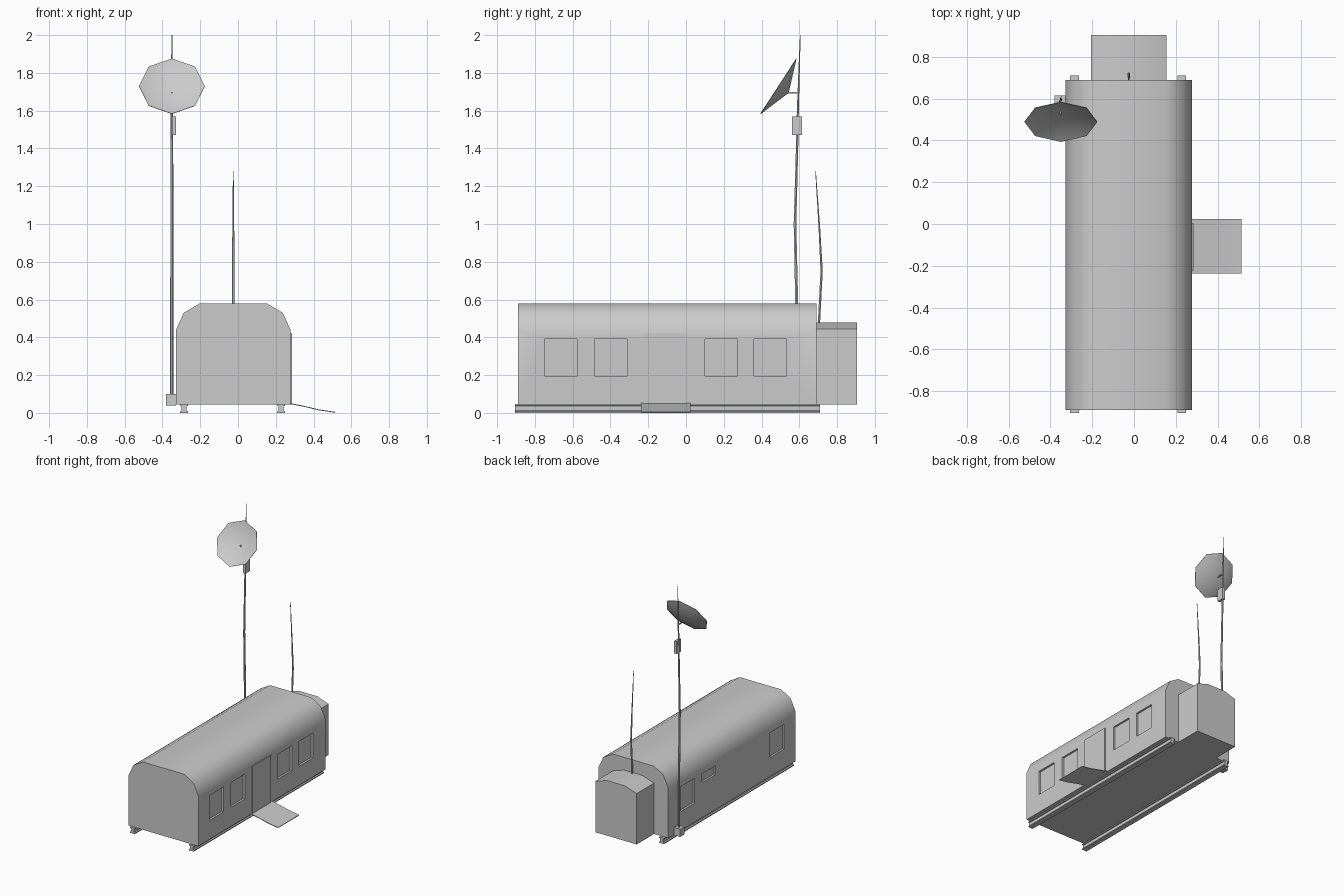
import bpy, bmesh, math
from mathutils import Vector

if "Cube" in bpy.data.objects:
    bpy.data.objects.remove(bpy.data.objects["Cube"], do_unlink=True)

grey = bpy.data.materials.new("plain_grey")
grey.use_nodes = True
grey.diffuse_color = (0.6, 0.6, 0.6, 1)
grey.node_tree.nodes["Principled BSDF"].inputs["Base Color"].default_value = (0.6, 0.6, 0.6, 1)


def finish(name, bm, smooth=None):
    bmesh.ops.recalc_face_normals(bm, faces=bm.faces)
    mesh = bpy.data.meshes.new(name)
    bm.to_mesh(mesh)
    bm.free()
    mesh.materials.append(grey)
    ob = bpy.data.objects.new(name, mesh)
    bpy.context.collection.objects.link(ob)
    if smooth:
        shade(ob, smooth)
    return ob


def shade(ob, degrees):
    bpy.ops.object.select_all(action='DESELECT')
    ob.select_set(True)
    bpy.context.view_layer.objects.active = ob
    bpy.ops.object.shade_smooth_by_angle(angle=math.radians(degrees))


def prism(name, outline, y0, y1, smooth=None):
    """Extrude an x-z outline along y."""
    bm = bmesh.new()
    face = bm.faces.new([bm.verts.new((x, y0, z)) for x, z in outline])
    new = bmesh.ops.extrude_face_region(bm, geom=[face])["geom"]
    verts = [v for v in new if isinstance(v, bmesh.types.BMVert)]
    bmesh.ops.translate(bm, vec=(0, y1 - y0, 0), verts=verts)
    return finish(name, bm, smooth)


def add_box(bm, lo, hi):
    lo, hi = Vector(lo), Vector(hi)
    verts = bmesh.ops.create_cube(bm, size=1)["verts"]
    bmesh.ops.scale(bm, vec=hi - lo, verts=verts)
    bmesh.ops.translate(bm, vec=(lo + hi) / 2, verts=verts)


def box(name, lo, hi):
    bm = bmesh.new()
    add_box(bm, lo, hi)
    return finish(name, bm)


def pole(name, stations, sides=6):
    """Tapered upright tube through (x, y, z, radius) stations."""
    bm = bmesh.new()
    rings = []
    for x, y, z, r in stations:
        angles = [2 * math.pi * i / sides for i in range(sides)]
        rings.append([bm.verts.new((x + r * math.cos(a), y + r * math.sin(a), z)) for a in angles])
    for low, high in zip(rings, rings[1:]):
        for i in range(sides):
            j = (i + 1) % sides
            bm.faces.new((low[i], low[j], high[j], high[i]))
    bm.faces.new(rings[0])
    bm.faces.new(rings[-1])
    return finish(name, bm, 40)


MID = -0.025  # centre line of the cabin


def mirrored(half):
    """Complete a right-hand outline about the cabin centre line."""
    return [(MID + x, z) for x, z in half] + [(MID - x, z) for x, z in reversed(half)]


# Cabin shell with rounded roof
cabin = prism("cabin", mirrored([(0.303, 0.045), (0.303, 0.44), (0.262, 0.53), (0.18, 0.578)]),
              -0.89, 0.69)

# Recessed windows on both sides
bm = bmesh.new()
sill, head, wall, depth = 0.195, 0.39, 0.303, 0.015
windows = [(1, -0.75, sill), (1, -0.485, sill), (1, 0.1, sill), (1, 0.36, sill),
           (-1, -0.75, sill), (-1, 0.1, 0.32), (-1, 0.36, sill)]
for side, y, bottom in windows:
    xs = sorted((MID + side * (wall - depth), MID + side * (wall + 0.05)))
    add_box(bm, (xs[0], y, bottom), (xs[1], y + 0.172, head))
cutter = finish("window_cutter", bm)
cutter.hide_render = True
cut = cabin.modifiers.new("windows", 'BOOLEAN')
cut.operation = 'DIFFERENCE'
cut.solver = 'EXACT'
cut.object = cutter
bpy.context.view_layer.objects.active = cabin
bpy.ops.object.modifier_apply(modifier=cut.name)
bpy.data.objects.remove(cutter, do_unlink=True)
shade(cabin, 40)

# Rear porch with a shallow arched roof
prism("rear_porch", mirrored([(0.18, 0.045), (0.18, 0.445), (0.08, 0.478)]), 0.68, 0.905, 25)

# Side door and its curved ramp
box("side_door", (0.26, -0.225, 0.045), (0.285, 0.005, 0.42))
ramp_top = [(0.275, 0.052), (0.35, 0.037), (0.43, 0.018), (0.515, 0.006)]
ramp_under = [(x, z - 0.005) for x, z in reversed(ramp_top)]
prism("door_ramp", ramp_top + ramp_under, -0.237, 0.025, 30)

# Two flanged skid rails
flange = [(0.021, 0.0), (0.021, 0.008), (0.013, 0.012), (0.013, 0.036), (0.021, 0.038), (0.021, 0.046)]
for label, x in (("right", -0.285), ("left", 0.228)):
    outline = [(x + w, z) for w, z in flange] + [(x - w, z) for w, z in reversed(flange)]
    prism(label + "_skid", outline, -0.905, 0.71)

# Slightly bent mast with its foot and equipment box
MX = -0.35
pole("mast", [(MX, 0.588, 0.05, 0.009), (MX, 0.586, 0.58, 0.009), (MX, 0.577, 1.0, 0.008),
              (MX, 0.588, 1.4, 0.007), (MX, 0.592, 1.6, 0.006), (MX, 0.6, 1.85, 0.004),
              (MX, 0.605, 2.0, 0.002)])
box("mast_foot", (-0.38, 0.56, 0.04), (-0.327, 0.615, 0.1))
box("mast_box", (-0.35, 0.56, 1.47), (-0.328, 0.615, 1.568))
box("dish_arm", (MX - 0.004, 0.525, 1.69), (MX + 0.004, 0.6, 1.698))

# Eight-sided dish tilted upward toward the front
bm = bmesh.new()
centre = Vector((MX, 0.488, 1.73))
across = Vector((1, 0, 0))
up = Vector((0, 0.545, 0.84))
back = Vector((0, 0.84, -0.545))
layers = []
for offset in (0, 0.003):
    rim = [bm.verts.new(centre + back * offset + 0.174 * (across * math.cos(a) + up * math.sin(a)))
           for a in (math.pi / 4 * i for i in range(8))]
    hub = bm.verts.new(centre + back * (0.063 + offset))
    for i in range(8):
        bm.faces.new((rim[i], rim[(i + 1) % 8], hub))
    layers.append(rim)
front, rear = layers
for i in range(8):
    j = (i + 1) % 8
    bm.faces.new((front[i], front[j], rear[j], rear[i]))
finish("dish", bm, 40)

# Whip aerial behind the roof
pole("whip_aerial", [(MID, 0.703, 0.46, 0.007), (MID, 0.718, 0.75, 0.007),
                     (MID, 0.706, 0.98, 0.005), (MID, 0.686, 1.28, 0.002)])
